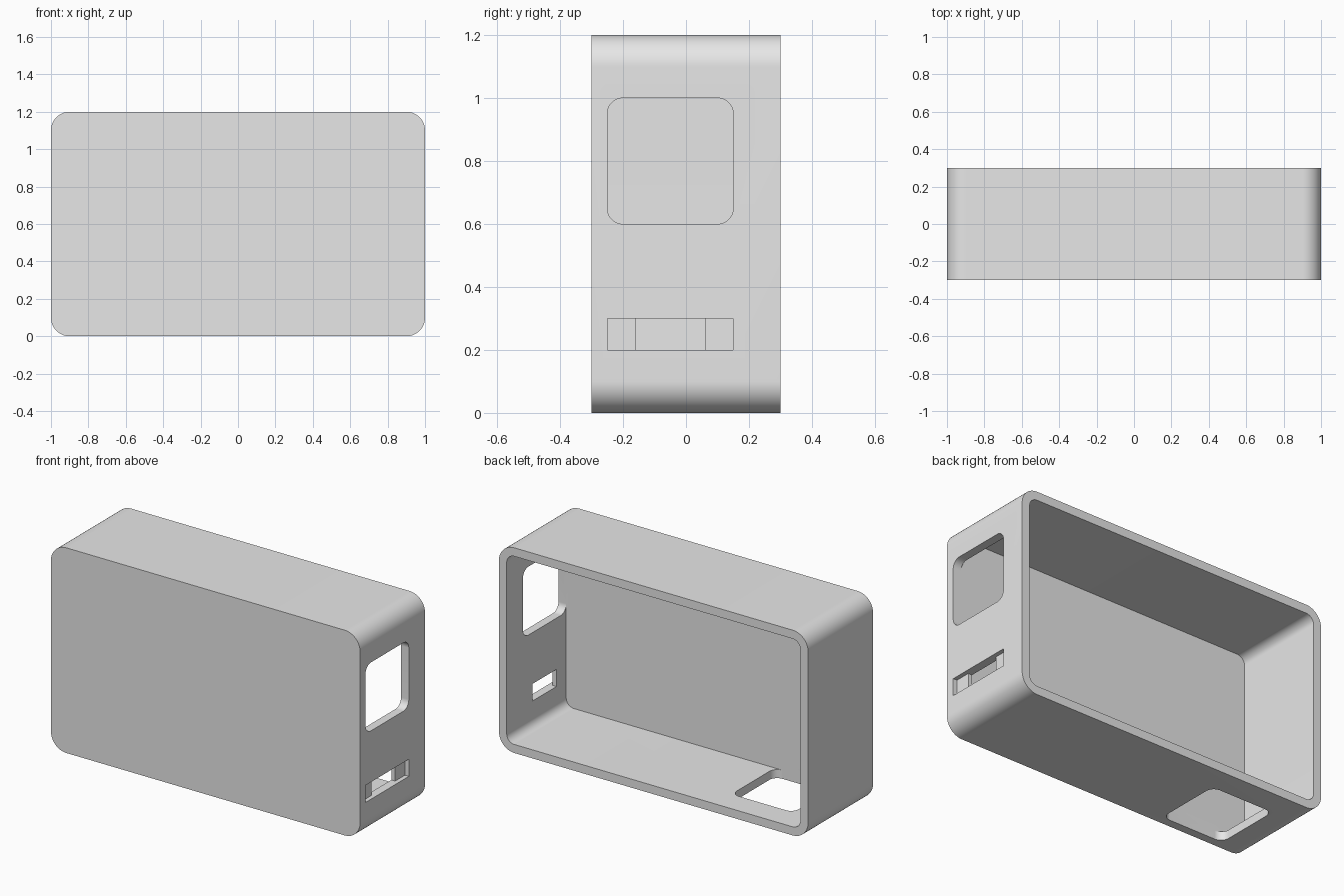
import bpy, bmesh, math
from mathutils import Matrix

cube = bpy.data.objects.get("Cube")
if cube:
    bpy.data.objects.remove(cube, do_unlink=True)

WALL = 0.05
SEGMENTS = 20

grey = bpy.data.materials.new("light_grey")
grey.use_nodes = True
colour = (0.8, 0.8, 0.8, 1)
grey.diffuse_color = colour
grey.node_tree.nodes["Principled BSDF"].inputs["Base Color"].default_value = colour


def block(name, low, high, axis=0, radius=0):
    """Box between two corners, its edges along one axis rounded."""
    bm = bmesh.new()
    bmesh.ops.create_cube(bm, size=1)
    for v in bm.verts:
        for i in range(3):
            v.co[i] = low[i] if v.co[i] < 0 else high[i]
    if radius:
        edges = [e for e in bm.edges
                 if abs(e.verts[0].co[axis] - e.verts[1].co[axis]) > 1e-4]
        bmesh.ops.bevel(bm, geom=edges, offset=radius, segments=SEGMENTS,
                        profile=0.5, affect='EDGES')
    bmesh.ops.recalc_face_normals(bm, faces=bm.faces)
    mesh = bpy.data.meshes.new(name)
    bm.to_mesh(mesh)
    bm.free()
    mesh.materials.append(grey)
    obj = bpy.data.objects.new(name, mesh)
    bpy.context.collection.objects.link(obj)
    return obj


# Outer case with rounded corners
case = block("case_shell", (-1, -0.3, 0), (1, 0.3, 1.2), 1, 0.1)

cutters = [
    # Hollow interior, open at the back
    block("cavity", (-1 + WALL, -0.25, WALL), (1 - WALL, 0.5, 1.2 - WALL), 1, 0.05),
    # Rounded window in the left wall
    block("side_window", (0.9, -0.25, 0.6), (1.1, 0.15, 1.0), 0, 0.05),
    # Rounded window in the floor
    block("floor_window", (-0.8, -0.25, -0.1), (-0.4, 0.15, 0.1), 2, 0.05),
    # Port slot with a wider shallow recess outside
    block("port_recess", (0.975, -0.25, 0.2), (1.1, 0.15, 0.3)),
    block("port_slot", (0.9, -0.16, 0.2), (1.1, 0.06, 0.3)),
]
for cutter in cutters:
    cutter.hide_render = True
    mod = case.modifiers.new(cutter.name, 'BOOLEAN')
    mod.operation = 'DIFFERENCE'
    mod.solver = 'EXACT'
    mod.object = cutter

# Bake the cuts into the shell and drop the cutters
graph = bpy.context.evaluated_depsgraph_get()
graph.update()
baked = bpy.data.meshes.new_from_object(case.evaluated_get(graph))
case.modifiers.clear()
case.data = baked
for cutter in cutters:
    bpy.data.objects.remove(cutter, do_unlink=True)

# Smooth corners, sharp rims
bpy.ops.object.select_all(action='DESELECT')
case.select_set(True)
bpy.context.view_layer.objects.active = case
bpy.ops.object.shade_smooth_by_angle(angle=math.radians(30))
